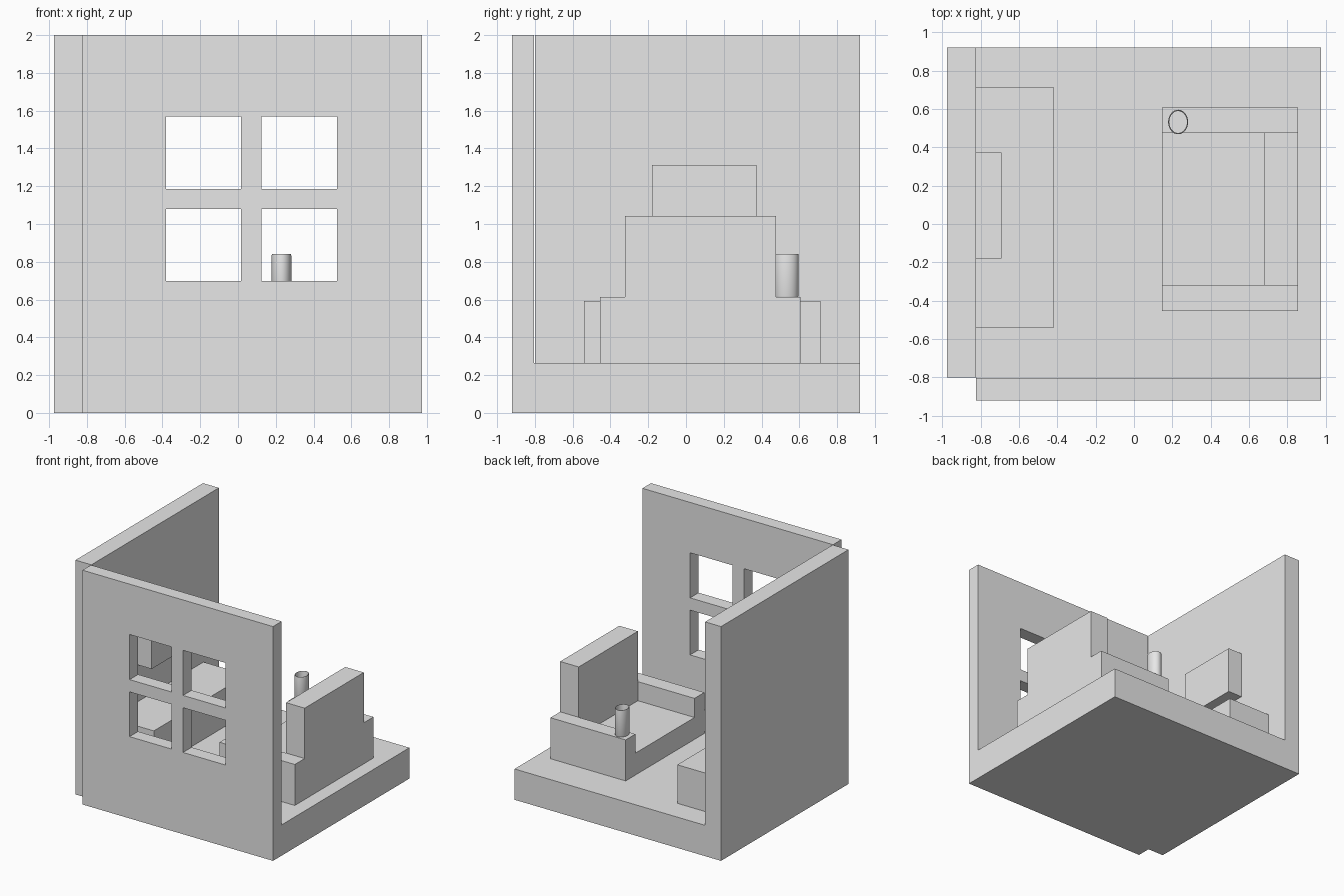
import bpy, bmesh, math
from mathutils import Vector

if "Cube" in bpy.data.objects:
    bpy.data.objects.remove(bpy.data.objects["Cube"])

grey = bpy.data.materials.new("plain_grey")
grey.diffuse_color = (0.8, 0.8, 0.8, 1)
grey.use_nodes = True
grey.node_tree.nodes["Principled BSDF"].inputs["Base Color"].default_value = grey.diffuse_color


def finish(name, bm):
    bmesh.ops.remove_doubles(bm, verts=bm.verts, dist=1e-5)
    bmesh.ops.recalc_face_normals(bm, faces=bm.faces)
    mesh = bpy.data.meshes.new(name)
    bm.to_mesh(mesh)
    bm.free()
    mesh.materials.append(grey)
    ob = bpy.data.objects.new(name, mesh)
    bpy.context.collection.objects.link(ob)
    return ob


def extrude(bm, vec):
    """Give flat faces a thickness along vec."""
    geo = bmesh.ops.extrude_face_region(bm, geom=bm.faces[:], use_keep_orig=True)["geom"]
    bmesh.ops.translate(bm, vec=vec, verts=[g for g in geo if isinstance(g, bmesh.types.BMVert)])


def profile(name, points, x0, x1):
    """Closed y-z outline extruded from x0 to x1."""
    bm = bmesh.new()
    bm.faces.new([bm.verts.new((x0, y, z)) for y, z in points])
    extrude(bm, Vector((x1 - x0, 0, 0)))
    return finish(name, bm)


def box(name, x0, x1, y0, y1, z0, z1):
    return profile(name, [(y0, z0), (y1, z0), (y1, z1), (y0, z1)], x0, x1)


# Room shell
box("floor", -0.825, 0.975, -0.805, 0.92, 0, 0.263)
box("side_wall", -0.975, -0.825, -0.80, 0.92, 0, 2)

# Front wall with four window openings: a grid of cells with four left out
xs = [-0.825, -0.38, 0.015, 0.125, 0.525, 0.975]
zs = [0, 0.698, 1.08, 1.185, 1.57, 2]
bm = bmesh.new()
for i in range(5):
    for k in range(5):
        if i in (1, 3) and k in (1, 3):
            continue
        corners = [(i, k), (i + 1, k), (i + 1, k + 1), (i, k + 1)]
        bm.faces.new([bm.verts.new((xs[a], -0.92, zs[b])) for a, b in corners])
bmesh.ops.remove_doubles(bm, verts=bm.verts, dist=1e-5)
extrude(bm, Vector((0, 0.115, 0)))
finish("window_wall", bm)

# Sofa: U-shaped seat with arms, and stepped back
FLOOR, SEAT, ARM, BACK = 0.263, 0.45, 0.613, 1.043
Y0, Y1, Y2, Y3 = -0.455, -0.322, 0.476, 0.607
profile("sofa_seat_and_arms",
        [(Y0, FLOOR), (Y3, FLOOR), (Y3, ARM), (Y2, ARM),
         (Y2, SEAT), (Y1, SEAT), (Y1, ARM), (Y0, ARM)], 0.145, 0.68)
profile("sofa_back",
        [(Y0, FLOOR), (Y3, FLOOR), (Y3, ARM), (Y2, ARM),
         (Y2, BACK), (Y1, BACK), (Y1, ARM), (Y0, ARM)], 0.68, 0.855)

# Cabinet and the screen hung above it
box("cabinet", -0.825, -0.417, -0.54, 0.713, FLOOR, 0.592)
box("wall_screen", -0.825, -0.69, -0.18, 0.373, 0.91, 1.313)

# Cup on the sofa arm: thin oval vessel with rounded lip
cup = [(0.96, 0.613), (1.0, 0.62), (1.0, 0.832), (0.97, 0.841),
       (0.92, 0.841), (0.89, 0.832), (0.89, 0.63)]
N = 32
bm = bmesh.new()
rings = []
for r, z in cup:
    rings.append([bm.verts.new((0.23 + 0.052 * r * math.cos(2 * math.pi * s / N),
                                0.532 + 0.064 * r * math.sin(2 * math.pi * s / N), z))
                  for s in range(N)])
for lo, hi in zip(rings, rings[1:]):
    for s in range(N):
        t = (s + 1) % N
        bm.faces.new((lo[s], lo[t], hi[t], hi[s]))
bm.faces.new(rings[0])
bm.faces.new(rings[-1])
ob = finish("cup", bm)
bpy.context.view_layer.objects.active = ob
ob.select_set(True)
bpy.ops.object.shade_smooth_by_angle(angle=math.radians(40))
